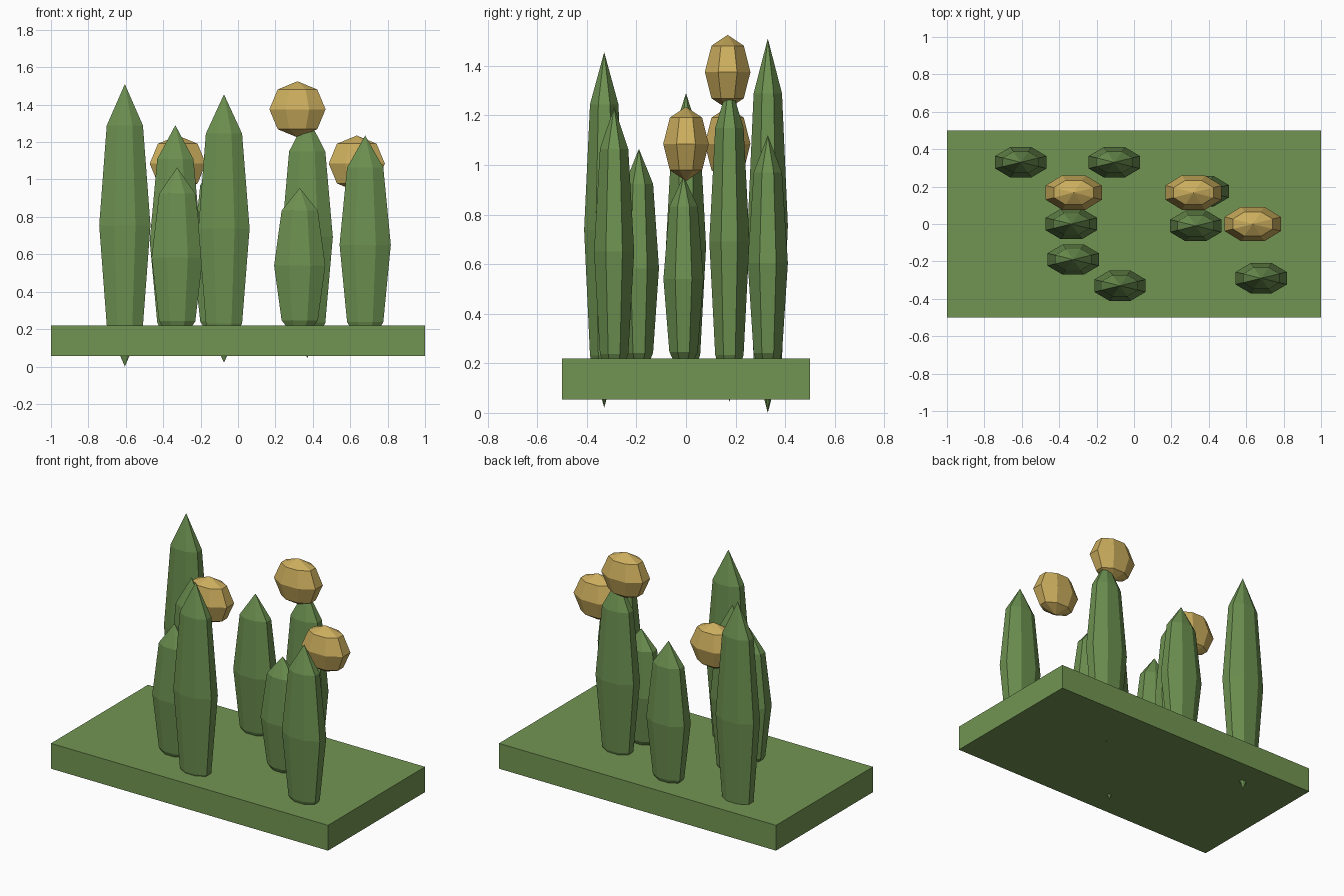
import bpy, bmesh, math
from mathutils import Matrix

if "Cube" in bpy.data.objects:
    bpy.data.objects.remove(bpy.data.objects["Cube"])


def material(name, rgb):
    m = bpy.data.materials.new(name)
    m.diffuse_color = (*rgb, 1)
    m.use_nodes = True
    m.node_tree.nodes["Principled BSDF"].inputs["Base Color"].default_value = m.diffuse_color
    return m


soil_green = material("field_green", (0.17, 0.30, 0.085))
leaf_green = material("leaf_green", (0.15, 0.28, 0.08))
gold = material("gold", (0.60, 0.42, 0.11))


def add_object(name, bm, mat):
    mesh = bpy.data.meshes.new(name)
    bm.to_mesh(mesh)
    bm.free()
    mesh.materials.append(mat)
    ob = bpy.data.objects.new(name, mesh)
    bpy.context.collection.objects.link(ob)
    return ob


def spindle(name, loc, half, mat):
    """Flat-shaded eight-sided ball stretched to the given half sizes."""
    bm = bmesh.new()
    bmesh.ops.create_uvsphere(bm, u_segments=8, v_segments=4, radius=1)
    k = 1 / math.cos(math.radians(22.5))
    turn = Matrix.Rotation(math.radians(22.5), 4, 'Z')
    size = Matrix.Diagonal((half[0] * k, half[1] * k, half[2], 1))
    bm.transform(Matrix.Translation(loc) @ size @ turn)
    return add_object(name, bm, mat)


# Ground slab
bm = bmesh.new()
bmesh.ops.create_cube(bm, size=1)
bm.transform(Matrix.Translation((0, 0, 0.1375)) @ Matrix.Diagonal((2, 1, 0.165, 1)))
add_object("ground_slab", bm, soil_green)

# Tall leaves: x, y, centre height, half height
leaves = [
    (-0.605, 0.33, 0.755, 0.755),
    (-0.105, 0.33, 0.605, 0.515),
    (-0.335, 0.00, 0.672, 0.618),
    (-0.325, -0.19, 0.583, 0.482),
    (-0.075, -0.33, 0.738, 0.717),
    (0.33, -0.01, 0.54, 0.415),
    (0.37, 0.175, 0.692, 0.647),
    (0.68, -0.29, 0.651, 0.584),
]
for i, (x, y, z, h) in enumerate(leaves, 1):
    spindle(f"leaf_{i}", (x, y, z), (0.137, 0.081, h), leaf_green)

# Golden seed heads
for i, loc in enumerate([(-0.322, 0.168, 1.085), (0.318, 0.168, 1.375), (0.635, 0.0, 1.085)], 1):
    spindle(f"seed_head_{i}", loc, (0.15, 0.092, 0.15), gold)
